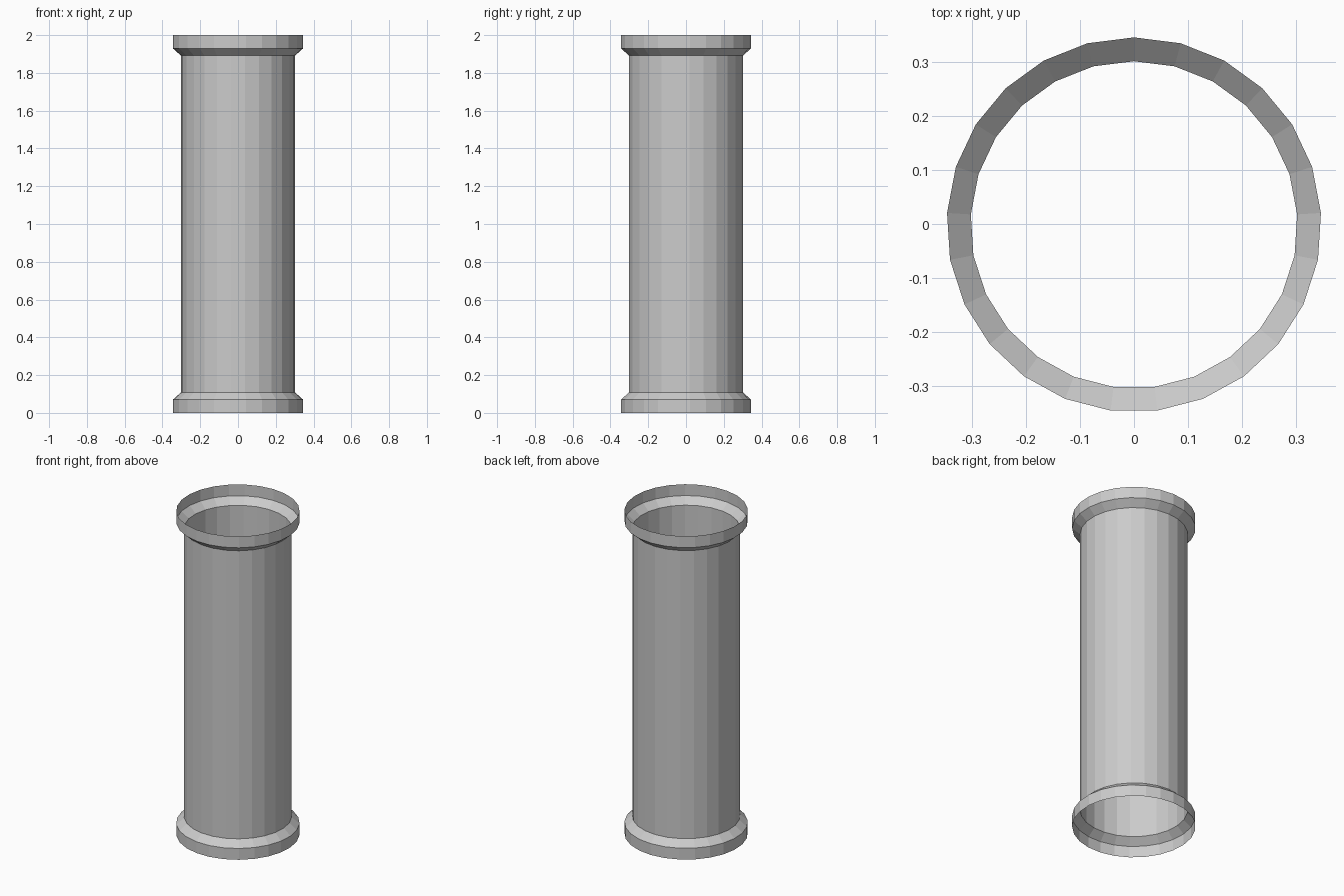
import bpy, bmesh, math

if "Cube" in bpy.data.objects:
    bpy.data.objects.remove(bpy.data.objects["Cube"])

SIDES = 25          # low-poly ring, one corner pointing to the back (+y)
Y_OFF = -0.0013     # centres the odd-sided ring on y = 0
R_PIPE, R_COLLAR = 0.302, 0.346
H, H_RIM, H_CONE = 2.0, 0.07, 0.109


def lathe(name, profile):
    """Open thin shell made by turning a (radius, z) profile around z."""
    bm = bmesh.new()
    rings = []
    for r, z in profile:
        ring = []
        for i in range(SIDES):
            a = math.pi / 2 + 2 * math.pi * i / SIDES
            ring.append(bm.verts.new((r * math.cos(a), r * math.sin(a) + Y_OFF, z)))
        rings.append(ring)
    for lo, hi in zip(rings, rings[1:]):
        for i in range(SIDES):
            j = (i + 1) % SIDES
            bm.faces.new((lo[i], lo[j], hi[j], hi[i]))
    mesh = bpy.data.meshes.new(name)
    bm.to_mesh(mesh)
    bm.free()
    obj = bpy.data.objects.new(name, mesh)
    bpy.context.collection.objects.link(obj)
    return obj


# Straight pipe wall, open at both ends
lathe("pipe_wall", [(R_PIPE, H_CONE), (R_PIPE, H - H_CONE)])

# Flared collars at the two ends
lathe("bottom_collar", [(R_COLLAR, 0), (R_COLLAR, H_RIM), (R_PIPE, H_CONE)])
lathe("top_collar", [(R_PIPE, H - H_CONE), (R_COLLAR, H - H_RIM), (R_COLLAR, H)])
